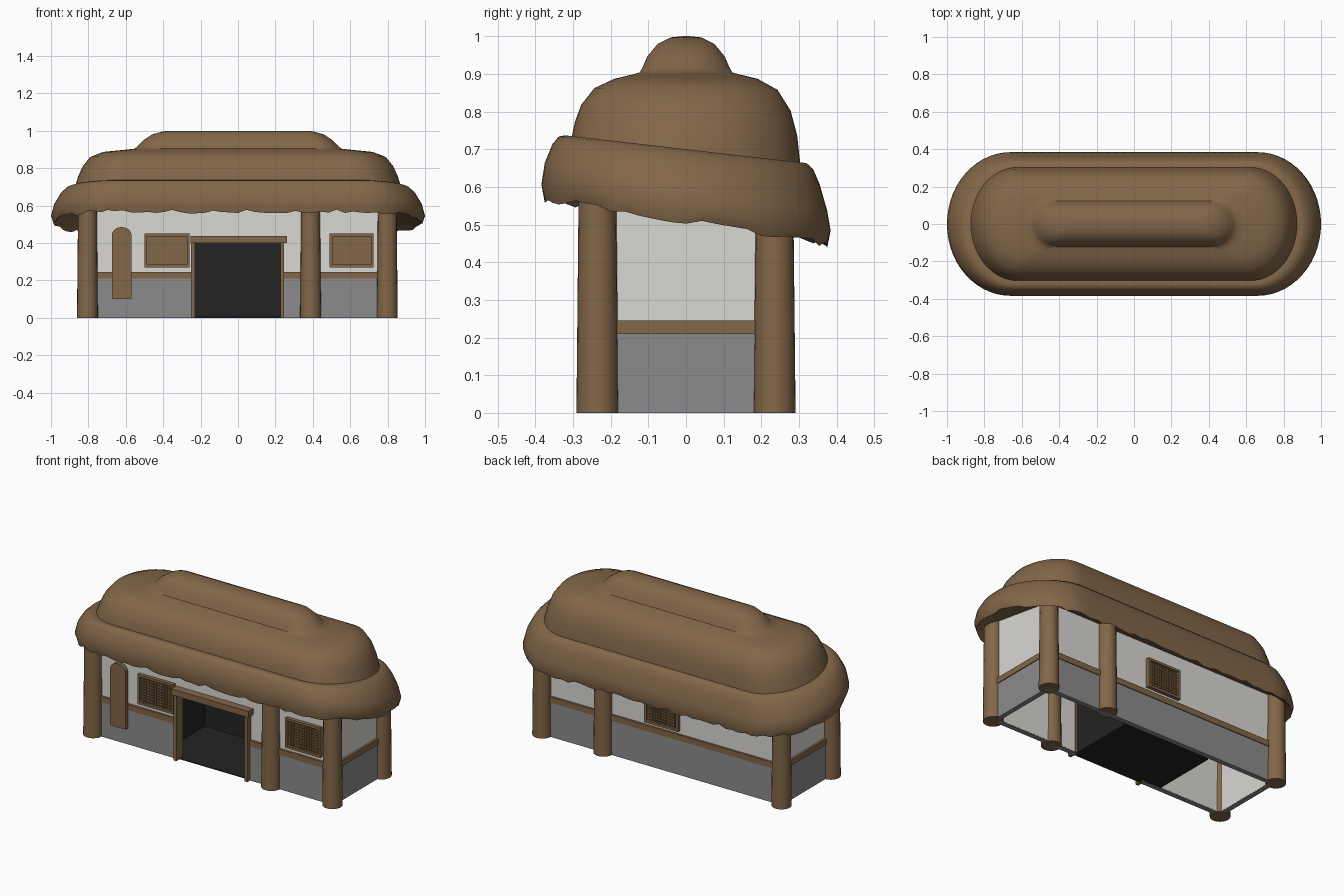
import bpy, bmesh, math, random

if "Cube" in bpy.data.objects:
    bpy.data.objects.remove(bpy.data.objects["Cube"])
random.seed(4)


def mat(name, r, g, b):
    m = bpy.data.materials.new(name)
    m.diffuse_color = (r, g, b, 1)
    m.use_nodes = True
    m.node_tree.nodes["Principled BSDF"].inputs["Base Color"].default_value = m.diffuse_color
    return m


BROWN = mat("warm brown", 0.225, 0.135, 0.066)
WHITE = mat("plaster white", 0.70, 0.69, 0.65)
GREY = mat("stone grey", 0.26, 0.26, 0.26)
BLACK = mat("interior black", 0.017, 0.017, 0.017)


def finish(bm, name, material, smooth=None):
    bmesh.ops.recalc_face_normals(bm, faces=bm.faces[:])
    me = bpy.data.meshes.new(name)
    bm.to_mesh(me)
    bm.free()
    me.materials.append(material)
    ob = bpy.data.objects.new(name, me)
    bpy.context.collection.objects.link(ob)
    if smooth:
        bpy.ops.object.select_all(action='DESELECT')
        bpy.context.view_layer.objects.active = ob
        ob.select_set(True)
        bpy.ops.object.shade_smooth_by_angle(angle=math.radians(smooth))
    return ob


def add_box(bm, x0, x1, y0, y1, z0, z1):
    vs = bmesh.ops.create_cube(bm, size=1)['verts']
    for v in vs:
        v.co = (x0 + (v.co.x + .5) * (x1 - x0), y0 + (v.co.y + .5) * (y1 - y0),
                z0 + (v.co.z + .5) * (z1 - z0))


def boxes(name, material, *dims):
    bm = bmesh.new()
    for d in dims:
        add_box(bm, *d)
    return finish(bm, name, material)


# Thatched roof: lofted stadium rings (half length, half width, straight half, z, tilt)
RINGS = [
    (.86, .29, .62, .575, .16), (.95, .345, .65, .535, .16), (.985, .375, .66, .510, .16),
    (1.0, .384, .66, .545, .16), (.985, .375, .66, .60, .17), (.95, .355, .65, .66, .15),
    (.92, .338, .64, .690, .13), (.895, .32, .63, .700, .115), (.872, .303, .62, .700, .115),
    (.855, .295, .61, .755, .06), (.83, .278, .60, .81, .03), (.79, .243, .60, .86, .01),
    (.72, .19, .56, .887, 0), (.60, .14, .47, .899, 0), (.555, .123, .44, .904, 0),
    (.535, .115, .42, .918, 0), (.51, .103, .41, .946, 0), (.46, .075, .39, .980, 0),
    (.40, .04, .36, .997, 0), (.35, .01, .34, 1.0, 0)]
ARC, LINE = 28, 30


def ring_points(X, Y, s, z, k):
    pts = []
    for side in (1, -1):
        for i in range(ARC):
            a = -math.pi / 2 + math.pi * i / ARC
            pts.append((side * (s + (X - s) * math.cos(a)), side * Y * math.sin(a)))
        for i in range(LINE):
            pts.append((side * (s - 2 * s * i / LINE), side * Y))
    return [(x, y, z - k * y) for x, y in pts]


bm = bmesh.new()
loops = [[bm.verts.new(p) for p in ring_points(*r)] for r in RINGS]
for v in loops[2]:                       # ragged thatch lip
    v.co.z += random.uniform(-.012, .008)
n = len(loops[0])
for a, b in zip(loops, loops[1:]):
    for i in range(n):
        j = (i + 1) % n
        bm.faces.new((a[i], a[j], b[j], b[i]))
bm.faces.new(loops[0])
bm.faces.new(loops[-1])
finish(bm, "thatched_roof", BROWN, 42)

# Round timber columns, slightly tapered
for y, row, top in ((-.235, "front", .60), (.235, "back", .56)):
    for x, place in ((-.805, "left"), (.388, "middle"), (.798, "right")):
        bm = bmesh.new()
        bmesh.ops.create_cone(bm, cap_ends=True, segments=20, radius1=.056, radius2=.05, depth=top)
        bmesh.ops.translate(bm, verts=bm.verts[:], vec=(x, y, top / 2))
        finish(bm, f"{row}_{place}_column", BROWN, 40)

# Plaster walls with door opening
boxes("plaster_walls", WHITE,
      (-.80, -.24, -.228, -.205, .004, .64), (.235, .80, -.228, -.205, .004, .64),
      (-.24, .235, -.228, -.205, .41, .64), (-.80, .80, .205, .228, .004, .60),
      (-.80, -.777, -.205, .205, .004, .62), (.777, .80, -.205, .205, .004, .62))

# Stone base and timber rail round the walls


def skirt(name, material, o, t, z0, z1):
    y, x = .228 + o, .80 + o
    boxes(name, material,
          (-x, -.24, -y, -y + t, z0, z1), (.235, x, -y, -y + t, z0, z1),
          (-x, x, y - t, y, z0, z1),
          (-x, -x + t, -y + t, y - t, z0, z1), (x - t, x, -y + t, y - t, z0, z1))


skirt("stone_base", GREY, .008, .03, 0, .21)
skirt("timber_rail", BROWN, .013, .03, .21, .245)

# Dark room behind the door
x0, x1, y0, y1, h, t = -.36, .232, -.203, .195, .42, .006
boxes("dark_room", BLACK,
      (x0, x1, y0 - .03, y1, .001, t), (x0, x1, y0, y1, h, h + t), (x0, x1, y1 - t, y1, t, h),
      (x0, x0 + t, y0, y1, t, h), (x1 - t, x1, y0, y1, t, h))

# Door frame
boxes("door_frame", BROWN,
      (-.25, -.23, -.262, -.20, 0, .40), (.226, .246, -.262, -.20, 0, .40),
      (-.255, .262, -.275, -.20, .40, .437))


# Lattice windows
def window(name, x0, x1, z0, z1, side):
    bm = bmesh.new()

    def part(a, b, c, d, depth):
        ys = sorted((side * .222, side * (.228 + depth)))
        add_box(bm, a, b, ys[0], ys[1], c, d)
    f = .014
    part(x0, x1, z0, z1, .004)
    part(x0, x0 + f, z0, z1, .022)
    part(x1 - f, x1, z0, z1, .022)
    part(x0 + f, x1 - f, z0, z0 + f, .022)
    part(x0 + f, x1 - f, z1 - f, z1, .022)
    for i in range(1, 12):
        x = x0 + f + (x1 - x0 - 2 * f) * i / 12
        part(x - .003, x + .003, z0 + f, z1 - f, .012)
    for i in range(1, 9):
        z = z0 + f + (z1 - z0 - 2 * f) * i / 9
        part(x0 + f, x1 - f, z - .003, z + .003, .010)
    finish(bm, name, BROWN)


window("front_left_window", -.50, -.26, .27, .45, -1)
window("front_right_window", .49, .725, .27, .45, -1)
window("back_window", -.12, .105, .265, .445, 1)

# Blank hanging board with a rounded top
bm = bmesh.new()
outline = [(-.674, .10), (-.57, .10)]
outline += [(-.622 + .052 * math.cos(math.pi * i / 12), .443 + .042 * math.sin(math.pi * i / 12))
            for i in range(13)]
face = bm.faces.new([bm.verts.new((x, -.262, z)) for x, z in outline])
ext = bmesh.ops.extrude_face_region(bm, geom=[face])
bmesh.ops.translate(bm, vec=(0, .022, 0),
                    verts=[g for g in ext['geom'] if isinstance(g, bmesh.types.BMVert)])
finish(bm, "hanging_board", BROWN)
